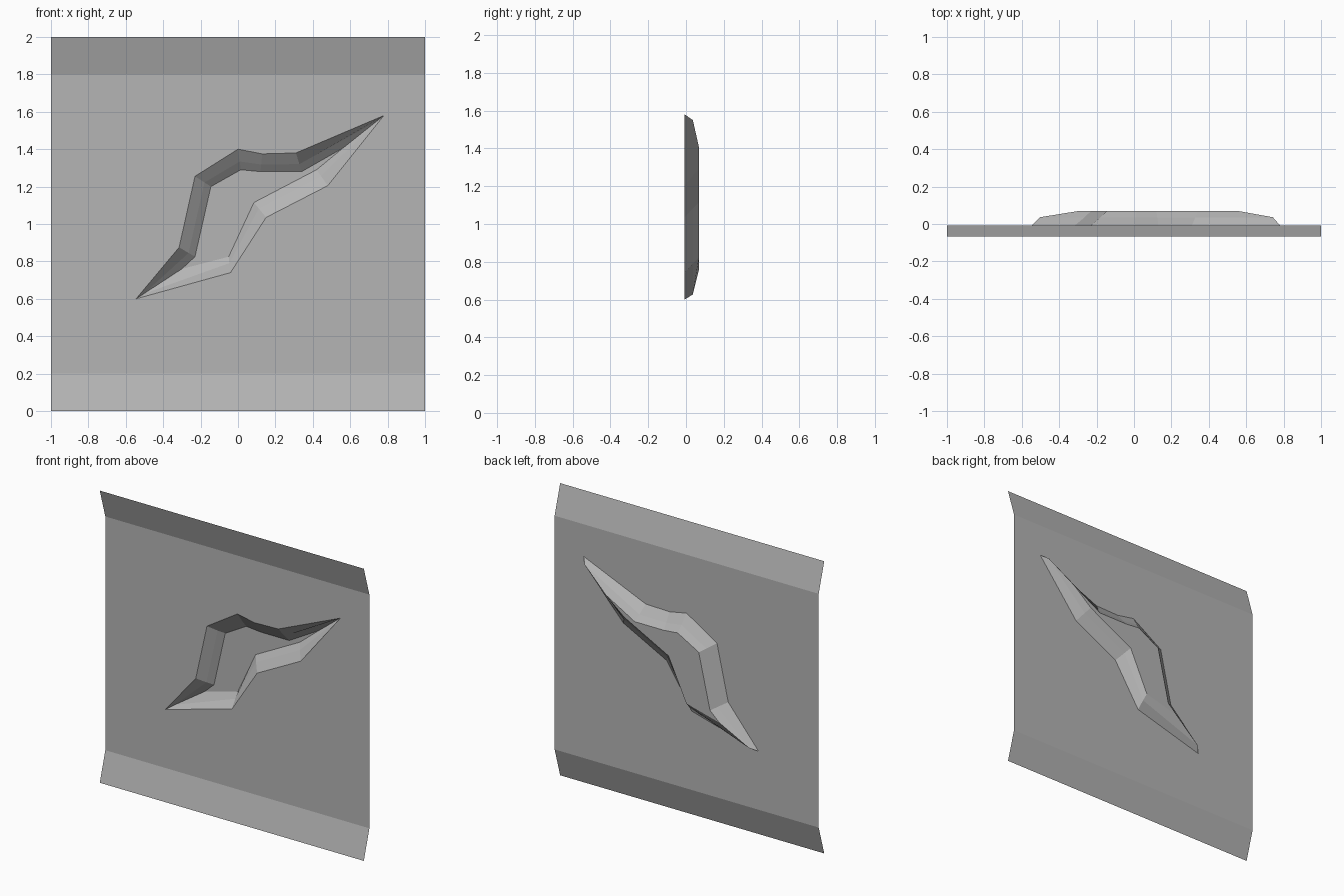
import bpy
import bmesh
from mathutils import Vector

cube = bpy.data.objects.get("Cube")
if cube:
    bpy.data.objects.remove(cube, do_unlink=True)

# Single grey material
GREY = (0.46, 0.46, 0.46, 1.0)
grey = bpy.data.materials.new("panel grey")
grey.use_nodes = True
grey.diffuse_color = GREY
grey.node_tree.nodes["Principled BSDF"].inputs["Base Color"].default_value = GREY

# Depths of the flange edges, sheet, gash shoulder and gash floor
FLANGE, SHEET, SHOULDER, FLOOR = -0.067, -0.007, 0.036, 0.069

# Matching (x, z) outlines of the gash, starting at the lower tip
RIM = [(-0.545, 0.60), (-0.04, 0.74), (0.15, 1.035), (0.48, 1.205), (0.78, 1.58),
       (0.31, 1.38), (0.13, 1.375), (0.0, 1.40), (-0.23, 1.255), (-0.315, 0.875)]
BASE = [(-0.30, 0.76), (-0.05, 0.825), (0.085, 1.115), (0.42, 1.29), (0.56, 1.405),
        (0.34, 1.28), (0.12, 1.28), (0.015, 1.29), (-0.145, 1.20), (-0.23, 0.825)]
TIPS = (0, 4)


def ring(bm, points, y):
    return [bm.verts.new((x, y, z)) for x, z in points]


def loop_edges(bm, verts):
    return [bm.edges.new((a, b)) for a, b in zip(verts, verts[1:] + verts[:1])]


def finish(name, bm):
    # Face the whole sheet towards the front
    bmesh.ops.recalc_face_normals(bm, faces=bm.faces[:])
    if sum(f.normal.y * f.calc_area() for f in bm.faces) > 0:
        bmesh.ops.reverse_faces(bm, faces=bm.faces[:])
    mesh = bpy.data.meshes.new(name)
    bm.to_mesh(mesh)
    bm.free()
    mesh.materials.append(grey)
    obj = bpy.data.objects.new(name, mesh)
    bpy.context.collection.objects.link(obj)


# Wall panel: flat sheet with the gash cut out, and flanges bent forward
bm = bmesh.new()
corners = ring(bm, [(-1, 0.2), (1, 0.2), (1, 1.8), (-1, 1.8)], SHEET)
edges = loop_edges(bm, corners) + loop_edges(bm, ring(bm, RIM, SHEET))
bmesh.ops.triangle_fill(bm, edges=edges, use_beauty=True, normal=(0, -1, 0))
for z, (a, b) in ((0, corners[:2]), (2, corners[2:])):
    outer = [bm.verts.new((v.co.x, FLANGE, z)) for v in (b, a)]
    bm.faces.new([a, b] + outer)
finish("wall_panel", bm)

# Gash: steep upper wall, shallow lower wall and flat floor
middle = []
for i, (r, b) in enumerate(zip(RIM, BASE)):
    middle.append(tuple(Vector(r).lerp(Vector(b), 0.17 if i in TIPS else 0.6)))

bm = bmesh.new()
rings = [ring(bm, RIM, SHEET), ring(bm, middle, SHOULDER), ring(bm, BASE, FLOOR)]
for upper, lower in zip(rings, rings[1:]):
    for i in range(len(RIM)):
        j = (i + 1) % len(RIM)
        bm.faces.new((upper[i], upper[j], lower[j], lower[i]))
bm.faces.new(rings[-1])
finish("gash_recess", bm)
